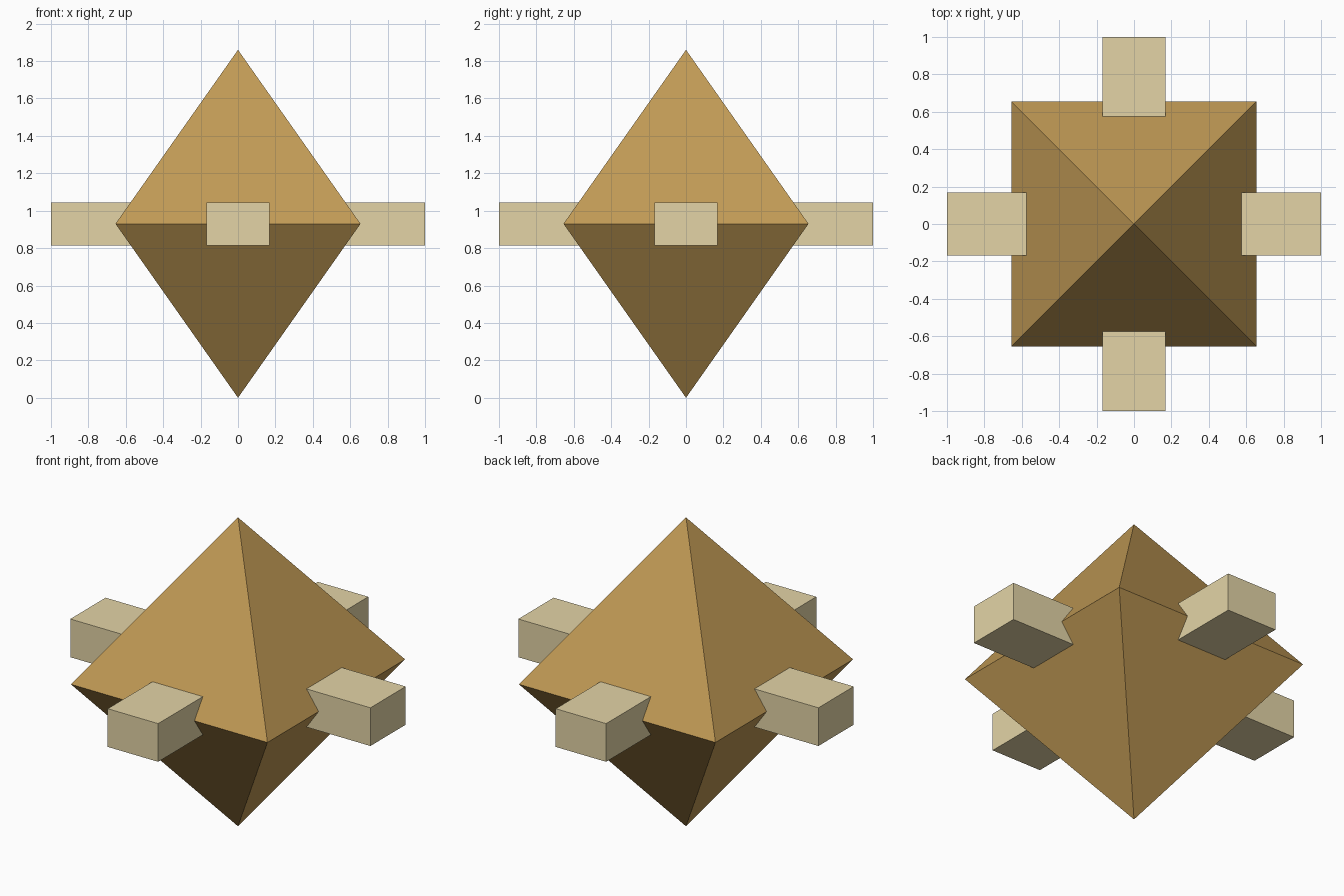
import bpy
import bmesh
import math
from mathutils import Matrix, Vector

cube = bpy.data.objects.get("Cube")
if cube:
    bpy.data.objects.remove(cube, do_unlink=True)

HALF_WIDTH = 0.655   # body corner distance along x and y
MID = 0.93           # height of the widest ring
INNER, OUTER = 0.4, 1.0


def linear(channel):
    c = channel / 255
    return c / 12.92 if c <= 0.04045 else ((c + 0.055) / 1.055) ** 2.4


def make_material(name, rgb):
    mat = bpy.data.materials.new(name)
    mat.use_nodes = True
    color = [linear(c) for c in rgb] + [1.0]
    mat.diffuse_color = color
    mat.node_tree.nodes["Principled BSDF"].inputs["Base Color"].default_value = color
    return mat


def make_object(name, bm, mat):
    bmesh.ops.recalc_face_normals(bm, faces=bm.faces)
    mesh = bpy.data.meshes.new(name)
    bm.to_mesh(mesh)
    bm.free()
    mesh.materials.append(mat)
    obj = bpy.data.objects.new(name, mesh)
    bpy.context.collection.objects.link(obj)
    return obj


ochre = make_material("ochre", (193, 154, 85))
sand = make_material("pale sand", (227, 212, 166))

# Eight-sided body: a square ring joined to a tip above and a tip below
bm = bmesh.new()
ring = [bm.verts.new((sx * HALF_WIDTH, sy * HALF_WIDTH, MID))
        for sx, sy in ((-1, -1), (1, -1), (1, 1), (-1, 1))]
for tip_z in (0, 2 * MID):
    tip = bm.verts.new((0, 0, tip_z))
    for i in range(4):
        bm.faces.new((ring[i], ring[(i + 1) % 4], tip))
make_object("body", bm, ochre)

# Four blocks sticking out of the middle of each side
for i, side in enumerate(("left", "back", "right", "front")):
    bm = bmesh.new()
    bmesh.ops.create_cube(bm, size=1)
    bmesh.ops.scale(bm, verts=bm.verts, vec=Vector((OUTER - INNER, 0.336, 0.23)))
    bmesh.ops.translate(bm, verts=bm.verts, vec=Vector(((OUTER + INNER) / 2, 0, MID)))
    bmesh.ops.rotate(bm, verts=bm.verts, cent=(0, 0, 0),
                     matrix=Matrix.Rotation(i * math.pi / 2, 3, "Z"))
    make_object(side + "_block", bm, sand)
